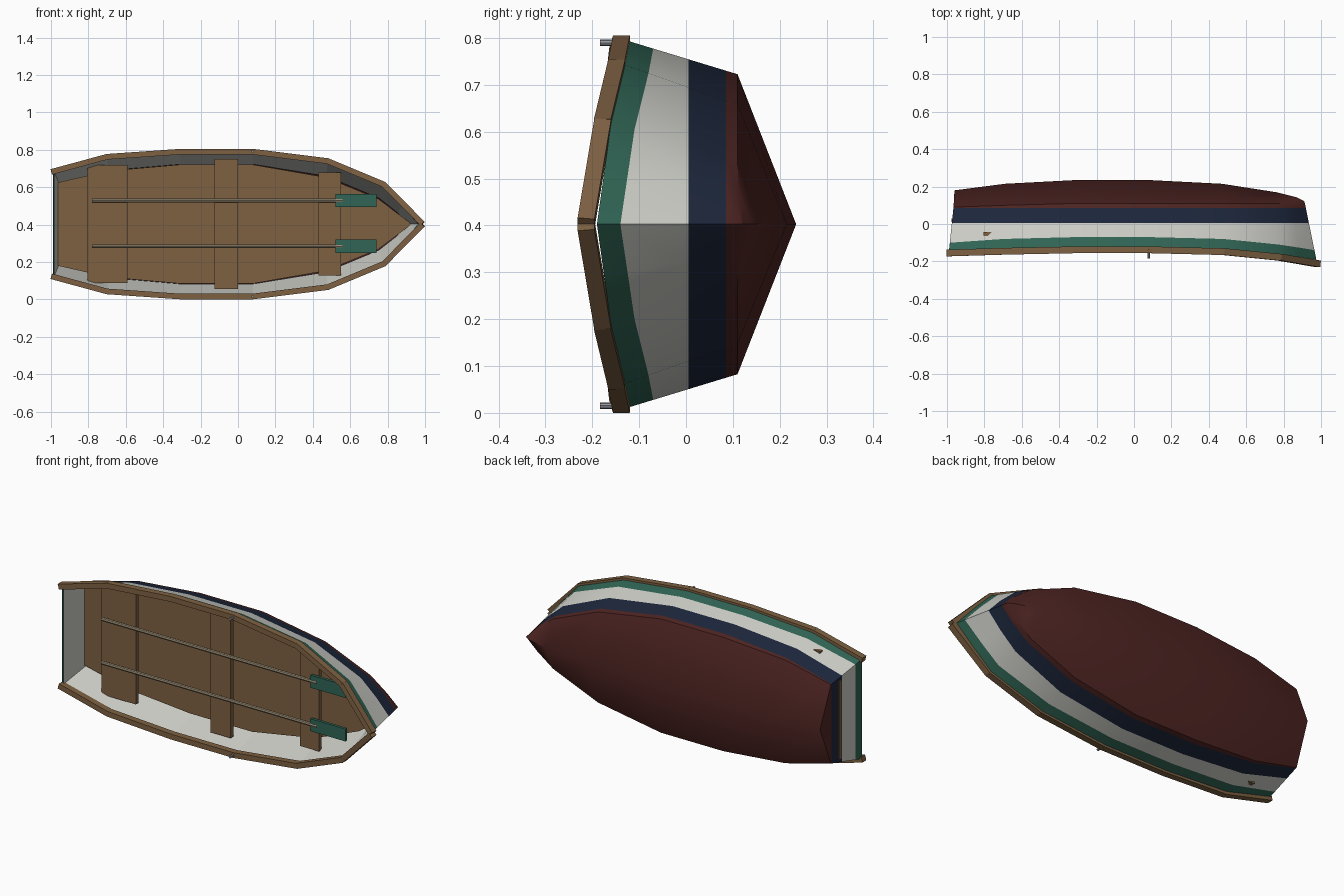
import bpy, bmesh, math
from mathutils import Vector, Matrix

if "Cube" in bpy.data.objects:
    bpy.data.objects.remove(bpy.data.objects["Cube"])

CZ = 0.4025  # height of the boat's centre line


def mat(name, r, g, b):
    m = bpy.data.materials.new(name)
    m.diffuse_color = (r, g, b, 1)
    m.use_nodes = True
    m.node_tree.nodes["Principled BSDF"].inputs["Base Color"].default_value = m.diffuse_color
    return m


GREEN = mat("green_paint", 0.03, 0.13, 0.09)
WHITE = mat("white_paint", 0.62, 0.62, 0.58)
NAVY = mat("navy_paint", 0.012, 0.02, 0.045)
MAROON = mat("maroon_paint", 0.075, 0.018, 0.016)
WOOD = mat("wood", 0.21, 0.12, 0.055)
POLE = mat("pale_wood", 0.3, 0.24, 0.16)
STEEL = mat("steel", 0.3, 0.31, 0.33)

# Stations from stern to bow as (x, y, half width)
SHEER = [(-.99, -.15, .28), (-.70, -.13, .36), (-.31, -.12, .39), (.08, -.12, .39),
         (.48, -.13, .34), (.78, -.16, .215), (.88, -.175, .108), (.975, -.19, 0)]
CHINE = [(-.965, .09, .222), (-.69, .10, .29), (-.31, .11, .32), (.08, .11, .32),
         (.47, .11, .255), (.75, .11, .14), (.85, .112, .065), (.912, .118, 0)]
KEEL = [(-.96, .18), (-.69, .215), (-.31, .235), (.08, .235),
        (.47, .215), (.76, .17), (.87, .143), (.91, .122)]


def finish(name, bm, mats):
    bmesh.ops.remove_doubles(bm, verts=bm.verts, dist=1e-5)
    bmesh.ops.recalc_face_normals(bm, faces=bm.faces)
    me = bpy.data.meshes.new(name)
    bm.to_mesh(me)
    bm.free()
    for m in mats:
        me.materials.append(m)
    ob = bpy.data.objects.new(name, me)
    bpy.context.collection.objects.link(ob)
    return ob


def on_side(i, y):
    """Point on the topside plank of station i at depth y."""
    s, c = Vector(SHEER[i]), Vector(CHINE[i])
    p = s.lerp(c, (y - s.y) / (c.y - s.y))
    return p


def face(bm, pts, idx):
    """Face from (x, y, offset from centre) points, skipping doubled corners."""
    clean = []
    for p in pts:
        if all((p - q).length > 1e-5 for q in clean):
            clean.append(p)
    if len(clean) > 2:
        f = bm.faces.new([bm.verts.new((p.x, p.y, p.z + CZ)) for p in clean])
        f.material_index = idx


def flip(p):
    return Vector((p.x, p.y, -p.z))


def loft(bm, rows, indices):
    """Skin both sides and close the stern across the centre line."""
    for a, b in zip(rows, rows[1:]):
        for j, idx in enumerate(indices):
            q = [a[j], b[j], b[j + 1], a[j + 1]]
            face(bm, q, idx)
            face(bm, [flip(p) for p in q][::-1], idx)
    for j, idx in enumerate(indices):
        u, v = rows[0][j], rows[0][j + 1]
        face(bm, [u, v, flip(v), flip(u)], idx)


# Painted hull
rows = []
for i in range(len(SHEER)):
    rows.append([Vector(SHEER[i]), on_side(i, SHEER[i][1] + .05), on_side(i, .005),
                 on_side(i, .085), Vector(CHINE[i]), Vector((*KEEL[i], 0))])
bm = bmesh.new()
loft(bm, rows, [0, 1, 2, 3, 3])
hull = finish("hull", bm, [GREEN, WHITE, NAVY, MAROON])
bpy.context.view_layer.objects.active = hull
hull.select_set(True)
bpy.ops.object.shade_smooth_by_angle(angle=math.radians(46))

# Pale inner lining
rows = []
for i in range(len(SHEER)):
    pts = [Vector(SHEER[i]), on_side(i, .085)]
    for p in pts:
        p.z = max(0, p.z - .008)
        p.x += .01 if i == 0 else (-.012 if i == len(SHEER) - 1 else 0)
    rows.append(pts)
bm = bmesh.new()
loft(bm, rows, [0])
finish("inner_lining", bm, [WHITE])

# Flat floor board
half = [(-.975, .22), (-.69, .285), (-.31, .318), (.08, .318), (.47, .25), (.75, .135), (.925, .003)]
outline = half + [(x, -w) for x, w in reversed(half)]
bm = bmesh.new()
f = bm.faces.new([bm.verts.new((x, .01, CZ + w)) for x, w in outline])
ext = bmesh.ops.extrude_face_region(bm, geom=[f])
bmesh.ops.translate(bm, vec=(0, .02, 0), verts=[v for v in ext["geom"] if isinstance(v, bmesh.types.BMVert)])
finish("floor_board", bm, [WOOD])


def box(name, lo, hi, m):
    lo, hi = Vector(lo), Vector(hi)
    bm = bmesh.new()
    bmesh.ops.create_cube(bm, size=1, matrix=Matrix.Translation((lo + hi) / 2) @ Matrix.Diagonal((*(hi - lo), 1)))
    return finish(name, bm, [m])


def rod(name, a, b, r, m, sides=8):
    a, b = Vector(a), Vector(b)
    d = b - a
    M = Matrix.Translation((a + b) / 2) @ d.to_track_quat('Z', 'Y').to_matrix().to_4x4()
    bm = bmesh.new()
    bmesh.ops.create_cone(bm, cap_ends=True, segments=sides, radius1=r, radius2=r, depth=d.length, matrix=M)
    return finish(name, bm, [m])


# Seats
for name, x0, x1, w in (("stern_seat", -.805, -.59, .315), ("middle_seat", -.125, 0, .347),
                        ("bow_seat", .43, .55, .275)):
    box(name, (x0, -.065, CZ - w), (x1, -.042, CZ + w), WOOD)

# Gunwale rails: one straight piece per side segment
RAIL = [(-.995, -.155, .28), (-.70, -.146, .36), (-.31, -.138, .387), (.08, -.138, .387),
        (.48, -.148, .337), (.78, -.178, .212), (.985, -.213, .004)]
for side, s in (("left", 1), ("right", -1)):
    for k, (p, q) in enumerate(zip(RAIL, RAIL[1:])):
        a = Vector((p[0], p[1], CZ + s * p[2]))
        b = Vector((q[0], q[1], CZ + s * q[2]))
        d = (b - a).normalized()
        n = d.cross(Vector((0, 1, 0))).normalized()
        u = n.cross(d)
        rot = Matrix((d, u, n)).transposed().to_4x4()
        M = Matrix.Translation((a + b) / 2) @ rot @ Matrix.Diagonal(((b - a).length + .006, .036, .03, 1))
        bm = bmesh.new()
        bmesh.ops.create_cube(bm, size=1, matrix=M)
        finish(f"{side}_rail_{k + 1}", bm, [WOOD])

    # Oarlock pin
    z = CZ + s * .387
    rod(f"{side}_oarlock", (.078, -.13, z), (.078, -.184, z), .007, STEEL)

    # Oar: round shaft and flat blade
    z = CZ + s * .1225 + .004
    rod(f"{side}_oar_shaft", (-.78, -.095, z), (.56, -.095, z), .0105, POLE)
    box(f"{side}_oar_blade", (.52, -.102, z - .035), (.74, -.086, z + .035), GREEN)
